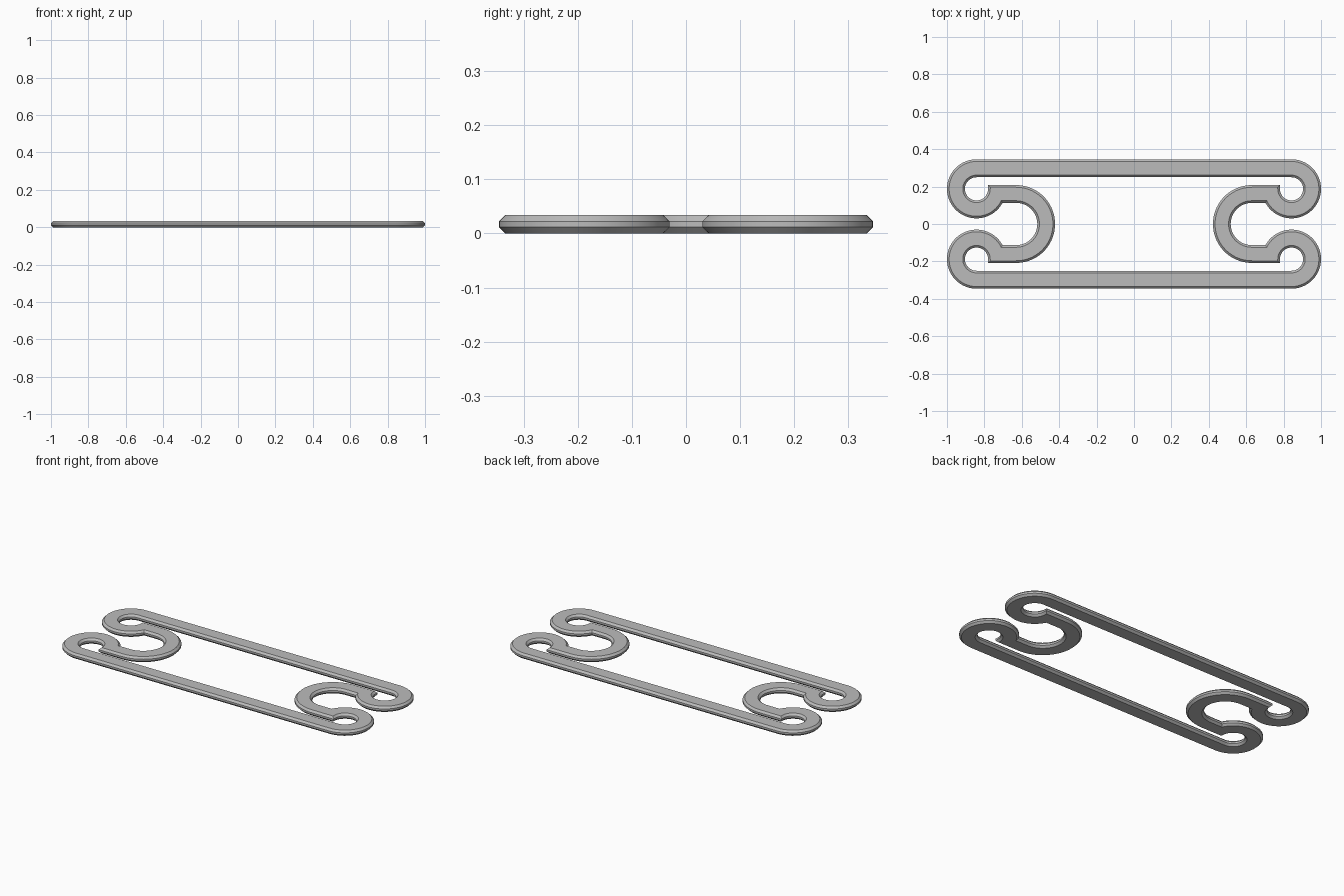
import bpy, bmesh
from math import sin, cos, asin, radians, pi

old = bpy.data.objects.get("Cube")
if old:
    bpy.data.objects.remove(old)

HEIGHT, BEVEL = 0.034, 0.0115
RING_X, RING_Y, RING_R, HOLE_R = 0.842, 0.188, 0.158, 0.062   # end loops
HOOK_X, HOOK_R, HOOK_HOLE = 0.63, 0.208, 0.113                # inner C hooks
N = 36


def arc(cx, cy, r, a0, a1, n):
    return [(cx + r * cos(a0 + (a1 - a0) * i / n), cy + r * sin(a0 + (a1 - a0) * i / n))
            for i in range(n + 1)]


def close_loop(quarter):
    """Mirror a back-left quarter path into a full closed loop."""
    left = quarter + [(x, -y) for x, y in reversed(quarter[:-1])]
    return left + [(-x, y) for x, y in reversed(left)]


def outer_edge(d):
    # round the end loop, then along the inside of the hook
    r = RING_R - d
    end = 2 * pi + asin((HOOK_HOLE + d - RING_Y) / r)
    return close_loop(arc(-RING_X, RING_Y, r, pi / 2, end, N + 1)
                      + arc(-HOOK_X, 0, HOOK_HOLE + d, pi / 2, 0, N // 2))


def inner_edge(d):
    # round the hole, past the square hook tip, then along the outside of the hook
    r = HOLE_R + d
    return close_loop(arc(-RING_X, RING_Y, r, pi / 2, 2 * pi, N)
                      + [(-RING_X + r, HOOK_R - d)]
                      + arc(-HOOK_X, 0, HOOK_R - d, pi / 2, 0, N // 2))


# Cross-section of the band, swept round the whole closed outline
section = [(BEVEL, 0), (0, BEVEL), (0, HEIGHT - BEVEL), (BEVEL, HEIGHT)]
bm = bmesh.new()
loops = [[bm.verts.new((x, y, z)) for x, y in outer_edge(d)] for d, z in section]
loops += [[bm.verts.new((x, y, z)) for x, y in inner_edge(d)] for d, z in reversed(section)]
for k, a in enumerate(loops):
    b = loops[(k + 1) % len(loops)]
    for i in range(len(a)):
        j = (i + 1) % len(a)
        bm.faces.new((a[i], a[j], b[j], b[i]))
bmesh.ops.recalc_face_normals(bm, faces=bm.faces)

mesh = bpy.data.meshes.new("clip_frame")
bm.to_mesh(mesh)
bm.free()
clip = bpy.data.objects.new("clip_frame", mesh)
bpy.context.collection.objects.link(clip)

# Plain grey finish
grey = bpy.data.materials.new("plain_grey")
grey.use_nodes = True
color = (0.5, 0.5, 0.5, 1)
grey.diffuse_color = color
grey.node_tree.nodes["Principled BSDF"].inputs["Base Color"].default_value = color
mesh.materials.append(grey)

bpy.ops.object.select_all(action="DESELECT")
clip.select_set(True)
bpy.context.view_layer.objects.active = clip
bpy.ops.object.shade_smooth_by_angle(angle=radians(30))
